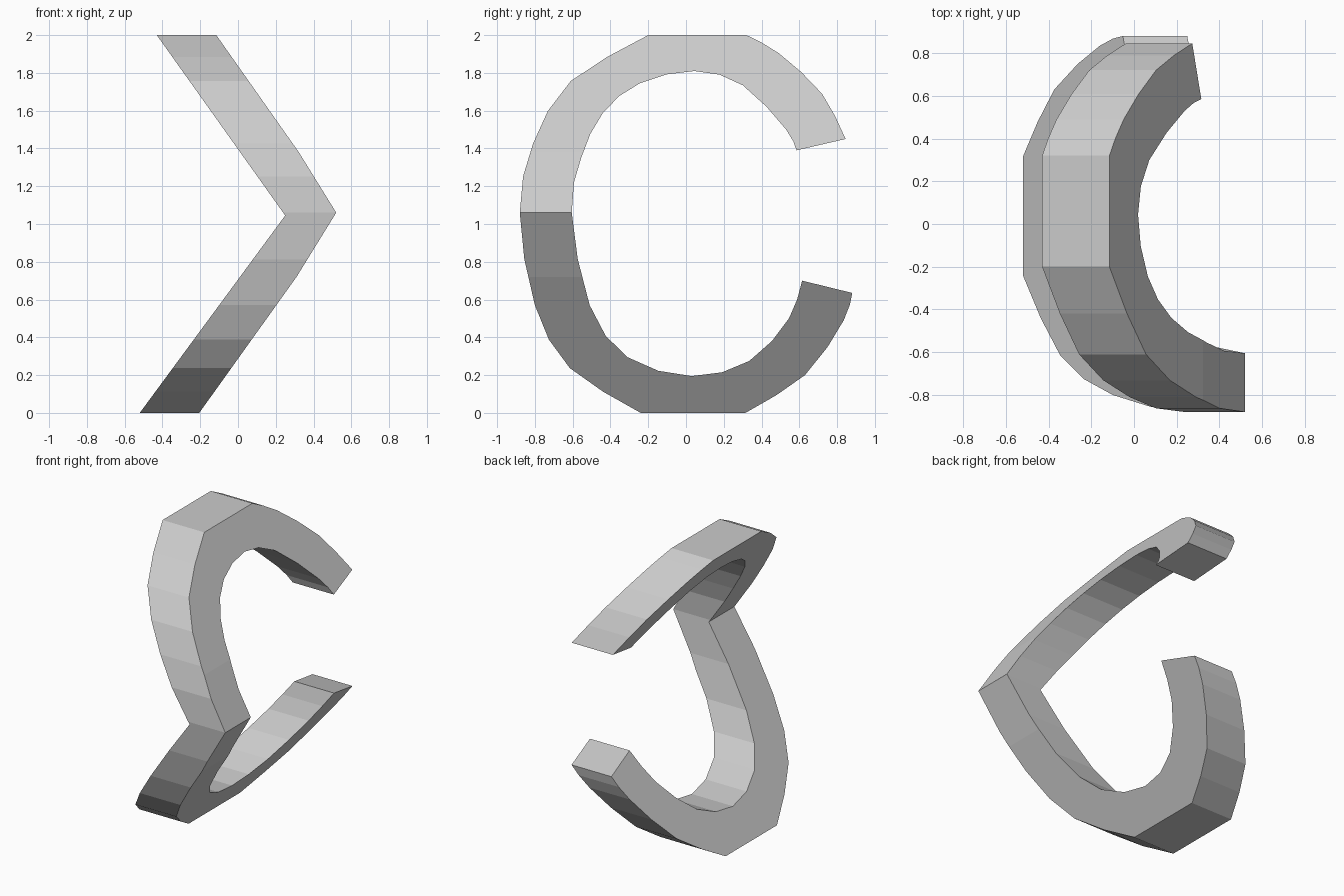
import bpy, bmesh
from mathutils import Vector

cube = bpy.data.objects.get("Cube")
if cube:
    bpy.data.objects.remove(cube, do_unlink=True)


def make_material(name, colour):
    mat = bpy.data.materials.new(name)
    mat.use_nodes = True
    mat.diffuse_color = colour
    mat.node_tree.nodes["Principled BSDF"].inputs["Base Color"].default_value = colour
    return mat


def faceted_curve(points, steps=2):
    """Run a curve through the points and return it as short straight segments."""
    pts = [Vector(p) for p in points]
    pts = [2 * pts[0] - pts[1]] + pts + [2 * pts[-1] - pts[-2]]
    result = []
    for a, b, c, d in zip(pts, pts[1:], pts[2:], pts[3:]):
        for i in range(steps):
            t = i / steps
            result.append(b + (c - a) * t / 2
                          + (2 * a - 5 * b + 4 * c - d) * t * t / 2
                          + (3 * b - a - 3 * c + d) * t ** 3 / 2)
    return result + [pts[-2]]


def x_at(edge, z):
    """Read x at height z on an edge given as (z, x) points, lowest first."""
    for (z0, x0), (z1, x1) in zip(edge, edge[1:]):
        if z <= z1 or (z1, x1) == edge[-1]:
            return x0 + (x1 - x0) * (z - z0) / (z1 - z0)


# Open ring seen from the side, as (y, z): three outer arcs joined by flats
upper_back = [(.845, 1.45), (.72, 1.69), (.49, 1.905), (.32, 2)]
front = [(-.2, 2), (-.61, 1.757), (-.81, 1.425), (-.88, 1.06),
         (-.8, .57), (-.615, .237), (-.24, 0)]
lower_back = [(.315, 0), (.63, .2), (.835, .49), (.88, .635)]
inner = [(.615, .7), (.545, .5), (.335, .275), (.03, .195), (-.31, .295),
         (-.51, .57), (-.605, 1.06), (-.555, 1.35), (-.44, 1.588),
         (-.245, 1.745), (.045, 1.81), (.3, 1.735), (.53, 1.5), (.585, 1.39)]
outline = [p for arc in (upper_back, front, lower_back, inner)
           for p in faceted_curve(arc)]

# Chevron seen from the front, as (z, x) along each side
left_edge = [(0, -.52), (1.045, .25), (2, -.43)]
right_edge = [(0, -.205), (.72, .31), (1.06, .52), (1.38, .322), (2, -.115)]

bm = bmesh.new()
face = bm.faces.new([bm.verts.new((0, y, z)) for y, z in outline])

# Cut the ring at every bend of the chevron
for z, _ in left_edge[1:-1] + right_edge[1:-1]:
    bmesh.ops.bisect_plane(bm, geom=bm.verts[:] + bm.edges[:] + bm.faces[:],
                           plane_co=(0, 0, z), plane_no=(0, 0, 1))

# Give it width, with each side following its chevron edge
near_side = bm.verts[:]
extruded = bmesh.ops.extrude_face_region(bm, geom=bm.faces[:], use_keep_orig=True)
far_side = [g for g in extruded["geom"] if isinstance(g, bmesh.types.BMVert)]
for verts, edge in ((near_side, left_edge), (far_side, right_edge)):
    for v in verts:
        v.co.x = x_at(edge, v.co.z)
bmesh.ops.recalc_face_normals(bm, faces=bm.faces[:])

mesh = bpy.data.meshes.new("bent_open_ring")
bm.to_mesh(mesh)
bm.free()
mesh.materials.append(make_material("light_grey", (.6, .6, .6, 1)))
ring = bpy.data.objects.new("bent_open_ring", mesh)
bpy.context.collection.objects.link(ring)
